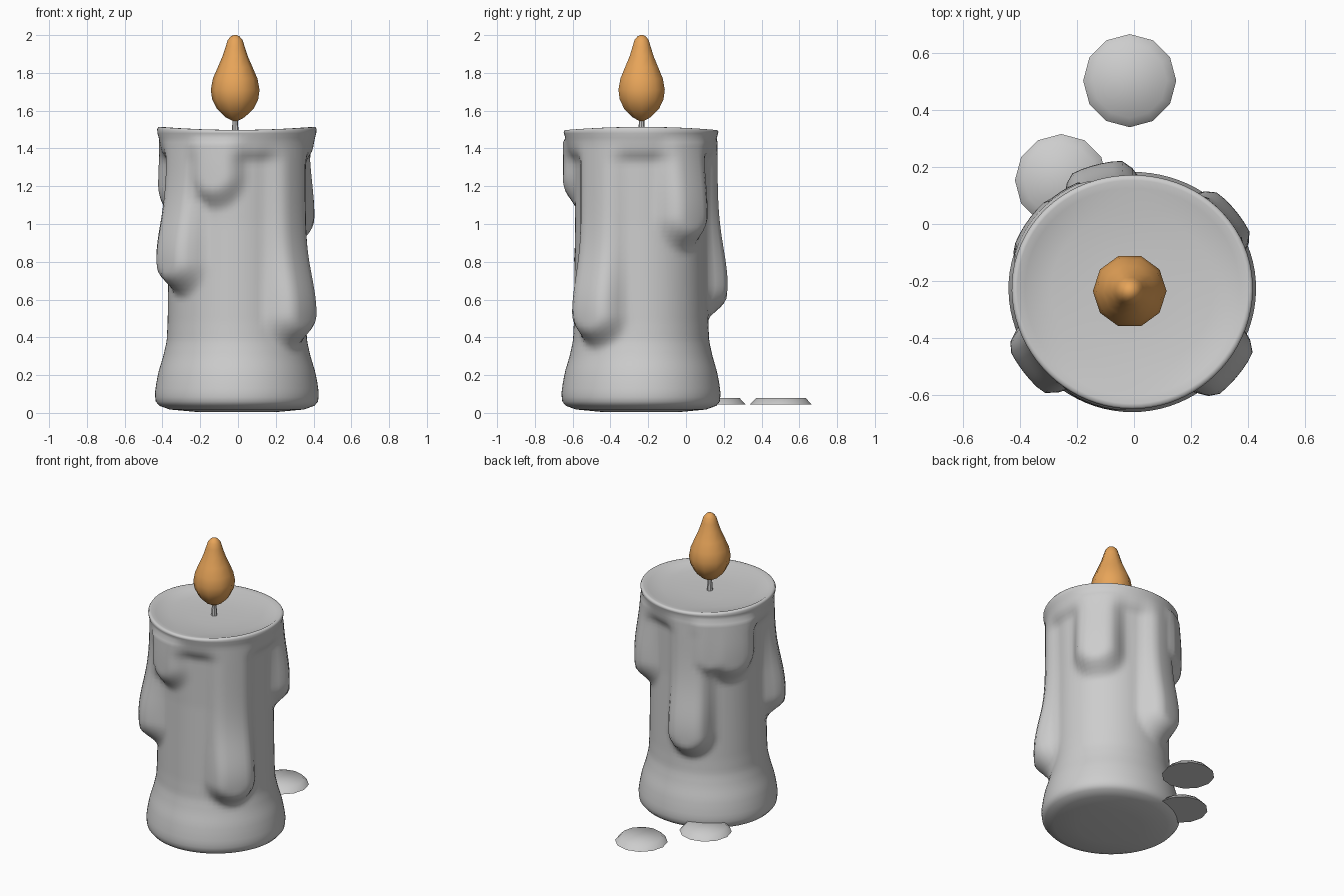
import bpy
import bmesh
from math import sin, cos, pi, hypot, radians, exp, remainder

cube = bpy.data.objects.get("Cube")
if cube:
    bpy.data.objects.remove(cube, do_unlink=True)


def material(name, colour):
    mat = bpy.data.materials.new(name)
    mat.use_nodes = True
    mat.diffuse_color = (*colour, 1)
    mat.node_tree.nodes["Principled BSDF"].inputs["Base Color"].default_value = (*colour, 1)
    return mat


wax = material("grey wax", (0.61, 0.61, 0.61))
fire = material("orange flame", (0.88, 0.41, 0.11))
CX, CY = -0.006, -0.235          # candle axis


def smoothstep(a, b, t):
    t = min(max((t - a) / (b - a), 0), 1)
    return t * t * (3 - 2 * t)


def lathe(name, rings, sides, mat, centre, sharp, shape=None, start=0.0):
    """Stack rings of (radius, z), closed at both ends; shape may bend each point."""
    bm = bmesh.new()
    loops = []
    for r, z in rings:
        loop = []
        for i in range(sides):
            a = start + 2 * pi * i / sides
            rr, zz = shape(a, r, z) if shape else (r, z)
            loop.append(bm.verts.new((centre[0] + rr * cos(a), centre[1] + rr * sin(a), zz)))
        loops.append(loop)
    for low, high in zip(loops, loops[1:]):
        for i in range(sides):
            j = (i + 1) % sides
            bm.faces.new((low[i], low[j], high[j], high[i]))
    bm.faces.new(loops[0][::-1])
    bm.faces.new(loops[-1])
    mesh = bpy.data.meshes.new(name)
    bm.to_mesh(mesh)
    bm.free()
    mesh.materials.append(mat)
    obj = bpy.data.objects.new(name, mesh)
    bpy.context.collection.objects.link(obj)
    bpy.ops.object.select_all(action='DESELECT')
    obj.select_set(True)
    bpy.context.view_layer.objects.active = obj
    bpy.ops.object.shade_smooth_by_angle(angle=radians(sharp))
    return obj


# Candle body: flared foot, slim waist and a soft collar
PROFILE = [(0.06, 0.423), (0.10, 0.428), (0.16, 0.42), (0.22, 0.408), (0.3, 0.384),
           (0.38, 0.366), (0.48, 0.361), (0.7, 0.358), (1.0, 0.354), (1.33, 0.36),
           (1.39, 0.395), (1.45, 0.406), (1.48, 0.414)]

# Wax drips: azimuth, half width, lowest point, radius of the run, bulb bulge
DRIPS = [(-39, 0.165, 0.36, 0.405, 0.07),
         (217, 0.165, 0.64, 0.408, 0.068),
         (38, 0.165, 0.88, 0.41, 0.045),
         (106, 0.16, 0.51, 0.412, 0.055),
         (147, 0.185, 1.02, 0.412, 0.025),
         (251, 0.165, 1.10, 0.415, 0.01)]
# Sheets of wax that join neighbouring drips
DRIPS += [(126, 0.14, 1.06, 0.42, 0.01),
          (234, 0.14, 1.10, 0.405, 0)]


def profile_radius(z):
    for (z0, r0), (z1, r1) in zip(PROFILE, PROFILE[1:]):
        if z <= z1:
            return r0 + (r1 - r0) * (z - z0) / (z1 - z0)
    return PROFILE[-1][1]


def drip_shape(a, r, z):
    best = r
    if 0.3 < z < 1.45:
        for azimuth, width, bottom, run, bulge in DRIPS:
            across = remainder(a - radians(azimuth), 2 * pi) * 0.41
            below = min(z - bottom - width, 0)
            weight = 1 - smoothstep(0.45 * width, 1.25 * width, hypot(across, below))
            outer = run + bulge * exp(-((z - bottom - width) / 0.28) ** 2)
            best = max(best, r + weight * (outer - r))
    wave = (0.006 * cos(2 * a) + 0.003 * sin(3 * a)) * r / 0.4
    lift = 0.008 * cos(2 * a) if z > 1.48 and r > 0.38 else 0
    return best + wave, z + lift


levels = [0.06 + 1.42 * i / 60 for i in range(61)]
body = [(0.2, 0.004), (0.35, 0.018), (0.405, 0.038)]
body += [(profile_radius(z), z) for z in levels]
body += [(0.416, 1.495), (0.41, 1.505), (0.397, 1.506), (0.37, 1.495),
         (0.28, 1.482), (0.14, 1.475)]
lathe("candle_body", body, 80, wax, (CX, CY), 60, drip_shape)

# Wick
lathe("wick", [(0.021, 1.45), (0.015, 1.53), (0.013, 1.58)], 8, wax, (CX - 0.009, CY), 40)

# Flame
flame = [(0.012, 1.545), (0.05, 1.565), (0.097, 1.61), (0.122, 1.66), (0.129, 1.71),
         (0.118, 1.77), (0.092, 1.83), (0.066, 1.89), (0.05, 1.94), (0.039, 1.975),
         (0.022, 1.994), (0.008, 2.0)]
lathe("flame", flame, 10, fire, (CX - 0.009, CY), 80, start=pi / 10 + pi / 2)

# Wax puddles behind the candle
for name, x, y, r in (("back_puddle", -0.015, 0.502, 0.163),
                      ("side_puddle", -0.255, 0.153, 0.162)):
    lathe(name, [(r, 0.045), (r * 0.8, 0.08)], 12, wax, (x, y), 70, start=pi / 2)
